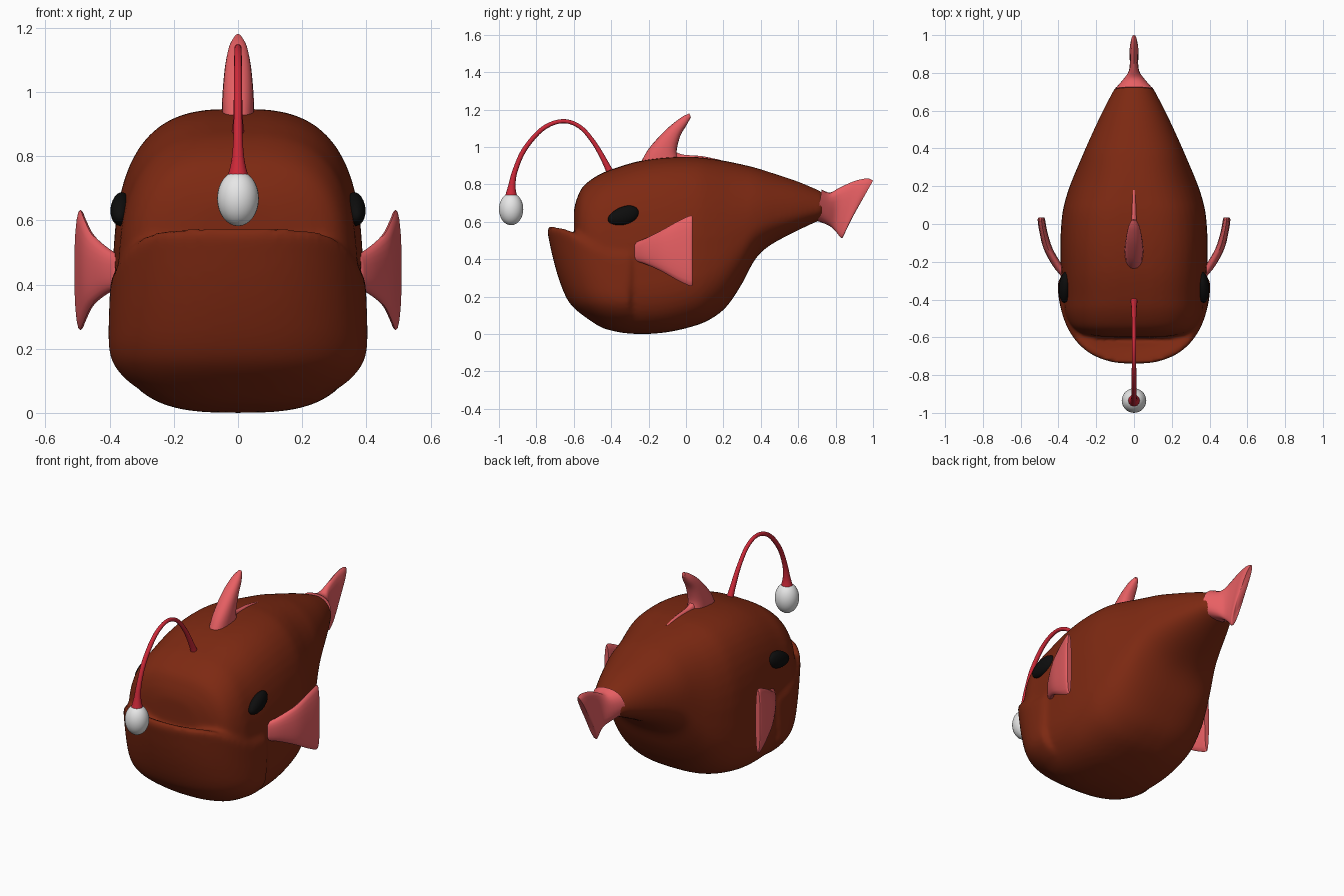
import bpy, bmesh, math
from mathutils import Vector

if "Cube" in bpy.data.objects:
    bpy.data.objects.remove(bpy.data.objects["Cube"])


def material(name, rgb):
    m = bpy.data.materials.new(name)
    m.diffuse_color = (*rgb, 1)
    m.use_nodes = True
    m.node_tree.nodes["Principled BSDF"].inputs["Base Color"].default_value = m.diffuse_color
    return m


BROWN = material("rust brown", (0.205, 0.022, 0.006))
PINK = material("coral pink", (0.80, 0.115, 0.125))
RED = material("crimson", (0.62, 0.022, 0.04))
WHITE = material("off white", (0.80, 0.80, 0.80))
BLACK = material("black", (0.004, 0.004, 0.004))


def spow(v, e):
    return math.copysign(abs(v) ** e, v)


def refine(rows, k=4):
    """Catmull-Rom interpolation between rows of numbers."""
    out = []
    for i in range(len(rows) - 1):
        a, b, c, d = (rows[max(0, min(len(rows) - 1, i + j))] for j in (-1, 0, 1, 2))
        for s in range(k):
            t = s / k
            out.append([0.5 * (2 * q + (r - p) * t + (2 * p - 5 * q + 4 * r - w) * t * t
                               + (3 * q - p - 3 * r + w) * t ** 3)
                        for p, q, r, w in zip(a, b, c, d)])
    return out + [list(rows[-1])]


def add_loft(bm, rings):
    """Skin closed rings of points and cap both ends."""
    vs = [[bm.verts.new(p) for p in ring] for ring in rings]
    n = len(vs[0])
    for a, b in zip(vs, vs[1:]):
        for i in range(n):
            bm.faces.new((a[i], a[(i + 1) % n], b[(i + 1) % n], b[i]))
    bm.faces.new(vs[0])
    bm.faces.new(vs[-1][::-1])


def finish(name, bm, mat):
    bmesh.ops.recalc_face_normals(bm, faces=bm.faces[:])
    me = bpy.data.meshes.new(name)
    bm.to_mesh(me)
    bm.free()
    me.materials.append(mat)
    ob = bpy.data.objects.new(name, me)
    bpy.context.collection.objects.link(ob)
    bpy.context.view_layer.objects.active = ob
    bpy.ops.object.select_all(action='DESELECT')
    ob.select_set(True)
    bpy.ops.object.shade_smooth_by_angle(angle=math.radians(50))
    return ob


def mirror_x(ob):
    ob.modifiers.new("mirror", 'MIRROR').use_axis[0] = True


# Body: trunk lofted along y (y, bottom, top, half width, roundness)
trunk = [(-.60, .48, .66, .14, 2.6), (-.585, .38, .72, .25, 2.8), (-.55, .20, .79, .325, 3),
         (-.47, .06, .85, .368, 3), (-.38, .015, .887, .376, 3), (-.25, 0, .925, .386, 3),
         (-.10, .01, .945, .39, 3), (.05, .045, .947, .38, 2.9), (.14, .085, .937, .36, 2.7),
         (.22, .15, .924, .333, 2.5), (.30, .27, .907, .30, 2.4), (.37, .40, .89, .27, 2.3),
         (.45, .475, .865, .235, 2.2), (.60, .555, .815, .165, 2.1), (.73, .615, .76, .097, 2)]
rings = []
for y, zb, zt, w, n in refine(trunk):
    zc = zb + 0.37 * (zt - zb)
    ring = []
    for i in range(48):
        a = math.tau * i / 48
        s = spow(math.sin(a), 2 / n)
        ring.append((w * spow(math.cos(a), 2 / n), y, zc + s * (zt - zc if s > 0 else zc - zb)))
    rings.append(ring)
bm = bmesh.new()
add_loft(bm, rings)

# Underslung jaw: horizontal slices (z, front y, half width), ending inside the lip
jaw = [(.005, -.33, .10), (.03, -.44, .21), (.085, -.53, .325), (.15, -.61, .382),
       (.22, -.652, .402), (.32, -.688, .404), (.42, -.715, .402), (.50, -.732, .40),
       (.555, -.742, .398), (.575, -.735, .392), (.565, -.70, .38), (.53, -.65, .36),
       (.47, -.59, .33), (.44, -.45, .2)]
BACK = -.30
rings = []
for z, yf, w in refine(jaw, 3):
    ring = []
    for i in range(41):
        a = math.pi * (i / 40 - .5)
        x = w * spow(math.sin(a), 2 / 2.4)
        y = BACK - (BACK - yf) * abs(math.cos(a)) ** (2 / 2.4)
        drop = .17 * (abs(x) / .4) ** 6 * (z / .57) ** 2
        ring.append((x, y, z - drop))
    rings.append(ring)
add_loft(bm, rings)
body = finish("body", bm, BROWN)
rm = body.modifiers.new("merge", 'REMESH')
rm.mode = 'VOXEL'
rm.voxel_size = .014
rm.use_smooth_shade = True
sm = body.modifiers.new("soften", 'SMOOTH')
sm.factor = .5
sm.iterations = 8


def fin(name, rows):
    """Lens-section fin. Row: edge A (xyz), edge B (xyz), half thickness in x."""
    rings = []
    for ax, ay, az, bx, by, bz, t in refine(rows):
        a, b = Vector((ax, ay, az)), Vector((bx, by, bz))
        ring = []
        for i in range(20):
            g = math.tau * i / 20
            p = (a + b) / 2 + (b - a) / 2 * spow(math.cos(g), .85)
            ring.append(p + Vector((t * spow(math.sin(g), .85), 0, 0)))
        rings.append(ring)
    bm = bmesh.new()
    add_loft(bm, rings)
    return finish(name, bm, PINK)


# Fins
fin("tail_fin", [(0, .70, .605, 0, .725, .772, .103), (0, .76, .582, 0, .77, .757, .058),
                 (0, .795, .555, 0, .82, .782, .028), (0, .822, .522, 0, .90, .818, .022),
                 (0, .838, .517, 0, .97, .832, .024), (0, .865, .58, 0, 1.0, .82, .018)])
fin("dorsal_fin", [(0, -.25, .90, 0, -.03, .92, .05), (0, -.20, .99, 0, -.05, .975, .049),
                   (0, -.11, 1.09, 0, -.03, 1.06, .041), (0, -.03, 1.155, 0, .005, 1.12, .028),
                   (0, .018, 1.18, 0, .026, 1.16, .010)])
fin("dorsal_ridge", [(0, -.07, .91, 0, -.07, .985, .025), (0, -.02, .91, 0, -.02, .96, .017),
                     (0, .08, .90, 0, .08, .952, .014), (0, .18, .89, 0, .18, .932, .010)])
mirror_x(fin("pectoral_fins", [
    (.365, -.275, .39, .365, -.275, .49, .022), (.405, -.22, .375, .405, -.22, .51, .026),
    (.455, -.13, .335, .455, -.13, .555, .024), (.480, -.04, .285, .480, -.04, .605, .021),
    (.490, .02, .258, .490, .02, .632, .020), (.490, .035, .262, .490, .035, .628, .015)]))


def ellipsoid(name, loc, radii, mat, rot=(0, 0, 0), taper=0):
    bm = bmesh.new()
    bmesh.ops.create_uvsphere(bm, u_segments=28, v_segments=16, radius=1)
    for v in bm.verts:
        k = 1 - taper * v.co.y
        v.co = Vector((v.co.x * radii[0], v.co.y * radii[1], v.co.z * radii[2] * k))
    ob = finish(name, bm, mat)
    me = ob.data
    from mathutils import Euler
    m = Euler(rot).to_matrix().to_4x4()
    m.translation = loc
    me.transform(m)
    return ob


# Eyes and glowing lure
mirror_x(ellipsoid("eyes", (.364, -.335, .632), (.033, .086, .048), BLACK,
                   (math.radians(17), 0, math.radians(4)), -.15))
ellipsoid("lure_bulb", (0, -.935, .668), (.065, .065, .086), WHITE)

# Fishing rod (y, z, radius)
rod = [(-.40, .85, .022), (-.425, .905, .016), (-.49, 1.02, .012), (-.57, 1.11, .011),
       (-.665, 1.138, .011), (-.77, 1.095, .012), (-.865, .985, .013), (-.915, .87, .014),
       (-.931, .79, .02), (-.935, .735, .033)]
path = refine(rod, 5)
rings = []
for i, (y, z, r) in enumerate(path):
    p, q = path[max(0, i - 1)], path[min(len(path) - 1, i + 1)]
    side = Vector((0, -(q[1] - p[1]), q[0] - p[0])).normalized()
    rings.append([Vector((r * math.cos(math.tau * j / 12), y, z))
                  + side * r * math.sin(math.tau * j / 12) for j in range(12)])
bm = bmesh.new()
add_loft(bm, rings)
finish("lure_rod", bm, RED)
